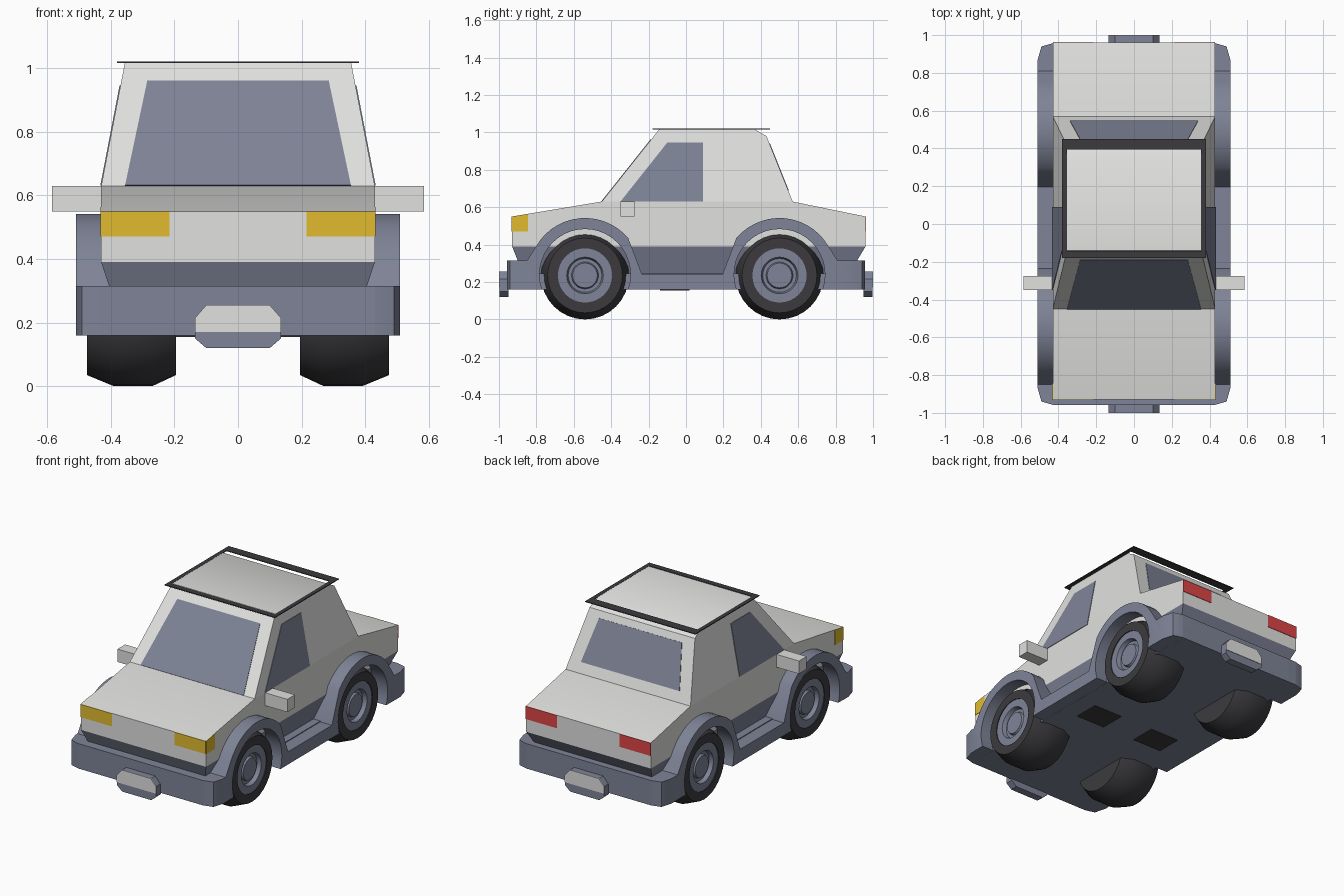
import bpy, bmesh, math
from mathutils import Vector

if "Cube" in bpy.data.objects:
    bpy.data.objects.remove(bpy.data.objects["Cube"])


def material(name, rgb):
    m = bpy.data.materials.new(name)
    m.use_nodes = True
    m.diffuse_color = (*rgb, 1)
    m.node_tree.nodes["Principled BSDF"].inputs["Base Color"].default_value = (*rgb, 1)
    return m


PAINT = material("light_paint", (.75, .75, .74))
SLATE = material("slate", (.21, .23, .31))
RUBBER = material("black_rubber", (.045, .042, .048))
AMBER = material("amber_lamp", (.75, .5, .03))
RED = material("red_lamp", (.72, .06, .06))


def loft(name, rings, mat, angle=35, cyclic=False):
    """Skin equal-length rings; cap both ends unless cyclic."""
    bm = bmesh.new()
    rows = [[bm.verts.new(p) for p in ring] for ring in rings]
    n = len(rows[0])
    pairs = list(zip(rows, rows[1:]))
    if cyclic:
        pairs.append((rows[-1], rows[0]))
    else:
        bm.faces.new(rows[0])
        bm.faces.new(rows[-1])
    for a, b in pairs:
        for i in range(n):
            j = (i + 1) % n
            bm.faces.new((a[i], a[j], b[j], b[i]))
    bmesh.ops.recalc_face_normals(bm, faces=bm.faces)
    me = bpy.data.meshes.new(name)
    bm.to_mesh(me)
    bm.free()
    me.materials.append(mat)
    ob = bpy.data.objects.new(name, me)
    bpy.context.collection.objects.link(ob)
    bpy.ops.object.select_all(action='DESELECT')
    ob.select_set(True)
    bpy.context.view_layer.objects.active = ob
    bpy.ops.object.shade_smooth_by_angle(angle=math.radians(angle))
    return ob


def rect(x, y0, y1, z):
    return [(-x, y0, z), (x, y0, z), (x, y1, z), (-x, y1, z)]


def box(name, x0, x1, y0, y1, z0, z1, mat):
    ring = lambda z: [(x0, y0, z), (x1, y0, z), (x1, y1, z), (x0, y1, z)]
    return loft(name, [ring(z0), ring(z1)], mat)


def plate(name, pts, mat, t=.003):
    """Thin solid panel centred on a flat polygon."""
    p = [Vector(q) for q in pts]
    n = (p[1] - p[0]).cross(p[2] - p[0]).normalized() * t
    return loft(name, [[q - n for q in p], [q + n for q in p]], mat)


def arc(cy, cz, r, a0, a1, steps):
    angles = [math.radians(a0 + (a1 - a0) * i / steps) for i in range(steps + 1)]
    return [(cy + r * math.cos(a), cz + r * math.sin(a)) for a in angles]


SIDES = ((1, "left"), (-1, "right"))
FRONT_AXLE, REAR_AXLE, AXLE_Z = -.54, .5, .235
BELT, ROOF = .63, 1.02


def cabin_x(z):
    return .43 - .075 * (z - BELT) / (ROOF - BELT)


# Upper body and cabin
lower = [(-.93, .39), (-.93, .55), (-.45, BELT), (.57, BELT), (.96, .55), (.96, .39)]
loft("body", [[(x, y, z) for y, z in lower] for x in (-.43, .43)], PAINT)
cabin = [(-.45, BELT), (-.14, ROOF), (.36, ROOF), (.43, .98), (.57, BELT)]
loft("cabin", [[(s * cabin_x(z), y, z) for y, z in cabin] for s in (-1, 1)], PAINT)

# Roof trim frame
outer, inner = (.38, -.18, .45), (.355, -.145, .395)
loft("roof_trim", [rect(*outer, 1.016), rect(*outer, 1.021),
                   rect(*inner, 1.021), rect(*inner, 1.016)], RUBBER, cyclic=True)


# Windows, lying on the cabin planes
def screen(name, a, b, z0, z1, x0, x1):
    y = lambda z: a[0] + (b[0] - a[0]) * (z - a[1]) / (b[1] - a[1])
    plate(name, [(-x0, y(z0), z0), (x0, y(z0), z0), (x1, y(z1), z1), (-x1, y(z1), z1)], SLATE)


screen("windshield", cabin[0], cabin[1], BELT, .96, .355, .285)
screen("rear_window", cabin[4], cabin[3], .69, .94, .34, .285)
side_glass = [(-.35, BELT), (-.1, .945), (.09, .945), (.09, BELT)]
for s, side in SIDES:
    plate(side + "_side_window", [(s * cabin_x(z), y, z) for y, z in side_glass], SLATE)

# Tapered lower band, floor and bumpers
loft("lower_band", [rect(.38, -.87, .87, .24), rect(.43, -.93, .96, .39)], SLATE)
END = .957
box("floor", -.43, .43, -END, END, .16, .245, SLATE)
box("front_bumper", -.43, .43, -END, -.8, .16, .315, SLATE)
box("rear_bumper", -.43, .43, .8, END, .16, .315, SLATE)


# Side skirts with flared arches and wheel openings
def skirt_outline(e):
    return ([(-e, .16), (-e, .315), (-.85, .315)]
            + arc(FRONT_AXLE, .24, .302, 150, 40, 14)
            + [(-.235, .24), (.195, .24)]
            + arc(REAR_AXLE, .24, .302, 140, 30, 14)
            + [(.81, .315), (e, .315), (e, .16)]
            + arc(REAR_AXLE, .24, .243, -19, 199, 24)
            + arc(FRONT_AXLE, .24, .243, -19, 199, 24))


for s, side in SIDES:
    sections = ((.36, END), (.43, END), (.49, .94), (.51, .87))
    loft(side + "_skirt", [[(s * x, y, z) for y, z in skirt_outline(e)]
                           for x, e in sections], SLATE)

# Wheels, turned about the x axis
tyre = [(.195, .2), (.27, .235), (.39, .235), (.475, .2), (.475, .145), (.44, .145)]
rim = [(.44, .147), (.47, .145), (.47, .098), (.445, .09), (.445, .072), (.46, .066)]


def lathe(name, profile, s, cy, mat):
    loft(name, [[(s * x, y, z) for y, z in arc(cy, AXLE_Z, r, 0, 348.75, 31)]
                for x, r in profile], mat)


for s, side in SIDES:
    for cy, end in ((FRONT_AXLE, "front"), (REAR_AXLE, "rear")):
        lathe(f"{end}_{side}_tyre", tyre, s, cy, RUBBER)
        lathe(f"{end}_{side}_rim", rim, s, cy, SLATE)

# Mirrors, lamps and underside pads
for s, side in SIDES:
    box(side + "_mirror", s * .42, s * .585, -.35, -.275, .55, BELT, PAINT)
    for y, end, mat in ((-.93, "head", AMBER), (.96, "tail", RED)):
        plate(f"{side}_{end}lamp", [(s * .215, y, .47), (s * .43, y, .47),
                                    (s * .43, y, .55), (s * .215, y, .55)], mat)
    plate(side + "_headlamp_side", [(s * .43, -.93, .47), (s * .43, -.845, .47),
                                    (s * .43, -.845, .564), (s * .43, -.93, .55)], AMBER)
    box(side + "_underside_pad", s * .115, s * .315, -.14, .02, .155, .163, RUBBER)

# Bumper pads with a light face on each
pad = [(-.135, .15), (-.1, .12), (.1, .12), (.135, .15),
       (.135, .215), (.1, .255), (-.1, .255), (-.135, .215)]
face = [(-.135, .17), (.135, .17)] + pad[4:]
for s, end in ((-1, "front"), (1, "rear")):
    loft(end + "_bumper_pad", [[(x, s * y, z) for x, z in pad] for y in (.95, .997)], SLATE)
    plate(end + "_pad_face", [(x, s * .997, z) for x, z in face], PAINT)
